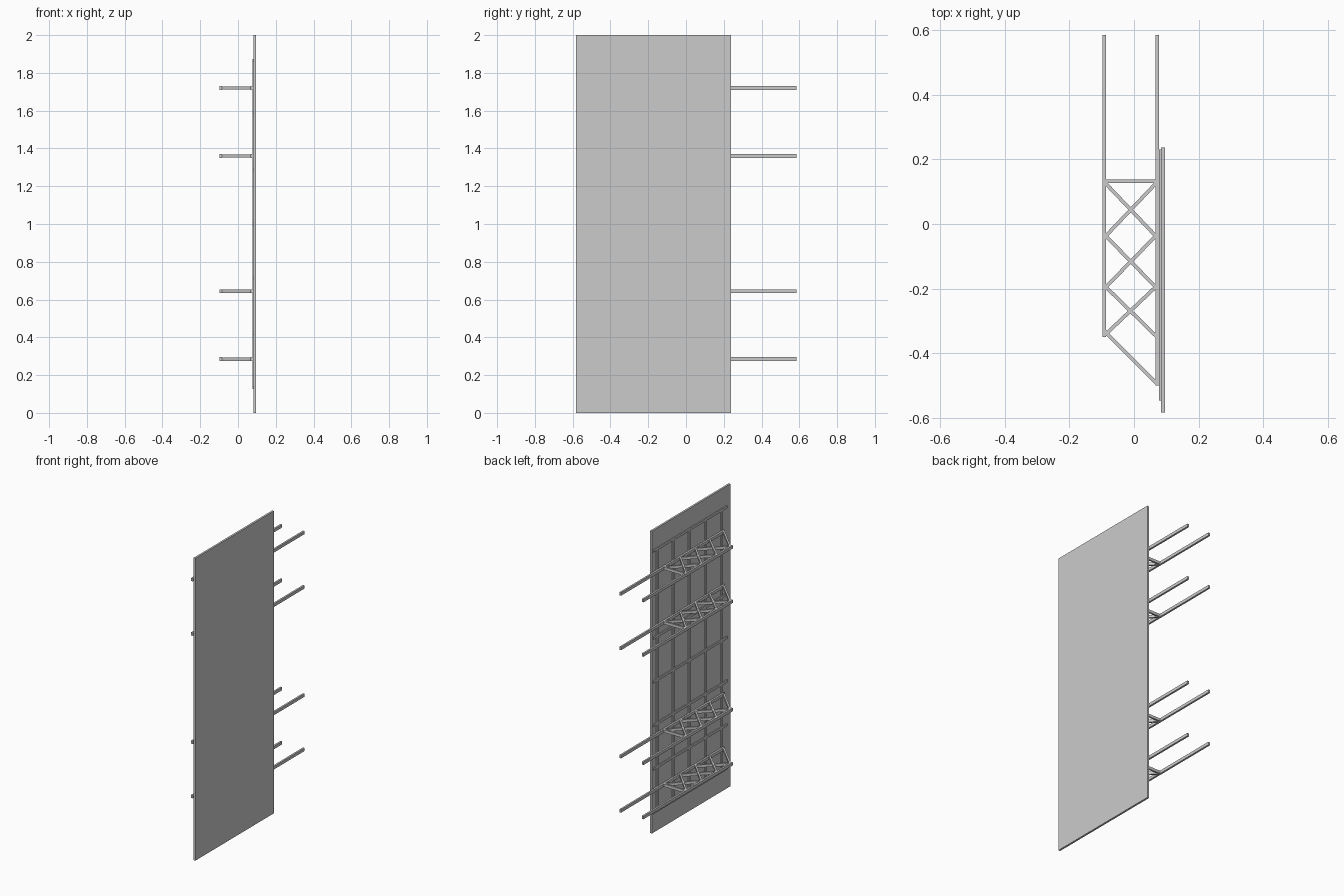
import bpy
from mathutils import Vector

if "Cube" in bpy.data.objects:
    bpy.data.objects.remove(bpy.data.objects["Cube"])


def bar(name, a, b, width, height):
    """Box beam from a to b; width lies horizontally, height vertically for level beams."""
    a, b = Vector(a), Vector(b)
    d = (b - a).normalized()
    up = Vector((0, 0, 1)) if abs(d.z) < 0.9 else Vector((1, 0, 0))
    side = up.cross(d).normalized() * width / 2
    up = up * height / 2
    ring = [-side - up, side - up, side + up, -side + up]
    verts = [p + r for p in (a, b) for r in ring]
    faces = [(3, 2, 1, 0), (4, 5, 6, 7)]
    faces += [(i, (i + 1) % 4, (i + 1) % 4 + 4, i + 4) for i in range(4)]
    mesh = bpy.data.meshes.new(name)
    mesh.from_pydata(verts, [], faces)
    obj = bpy.data.objects.new(name, mesh)
    bpy.context.collection.objects.link(obj)
    return obj


# Upright flat panel
bar("panel", (0.0895, -0.583, 1), (0.0895, 0.237, 1), 0.013, 2.0)

# Stiffening grid on the inner face
for i in range(7):
    z = 0.135 + i * 0.2883
    bar(f"grid_rail_{i}", (0.081, -0.545, z), (0.081, 0.23, z), 0.008, 0.016)
for i in range(5):
    y = -0.485 + i * 0.1675
    bar(f"grid_upright_{i}", (0.081, y, 0.128), (0.081, y, 1.873), 0.016, 0.008)

# Four bracket trusses: two long rods joined by crossed braces
L, R = -0.092, 0.072
BRACES = [(L, 0.132, R, 0.132),
          (L, 0.130, R, -0.042), (R, 0.130, L, -0.042),
          (L, -0.032, R, -0.200), (R, -0.032, L, -0.200),
          (L, -0.190, R, -0.350), (R, -0.190, L, -0.345),
          (L, -0.330, R, -0.495)]
for n, z in enumerate((0.285, 0.644, 1.36, 1.72)):
    bar(f"truss_{n}_outer_rod", (L, -0.35, z), (L, 0.585, z), 0.012, 0.02)
    bar(f"truss_{n}_inner_rod", (R, -0.50, z), (R, 0.585, z), 0.012, 0.02)
    for k, (x0, y0, x1, y1) in enumerate(BRACES):
        bar(f"truss_{n}_brace_{k}", (x0, y0, z), (x1, y1, z), 0.011, 0.018)
